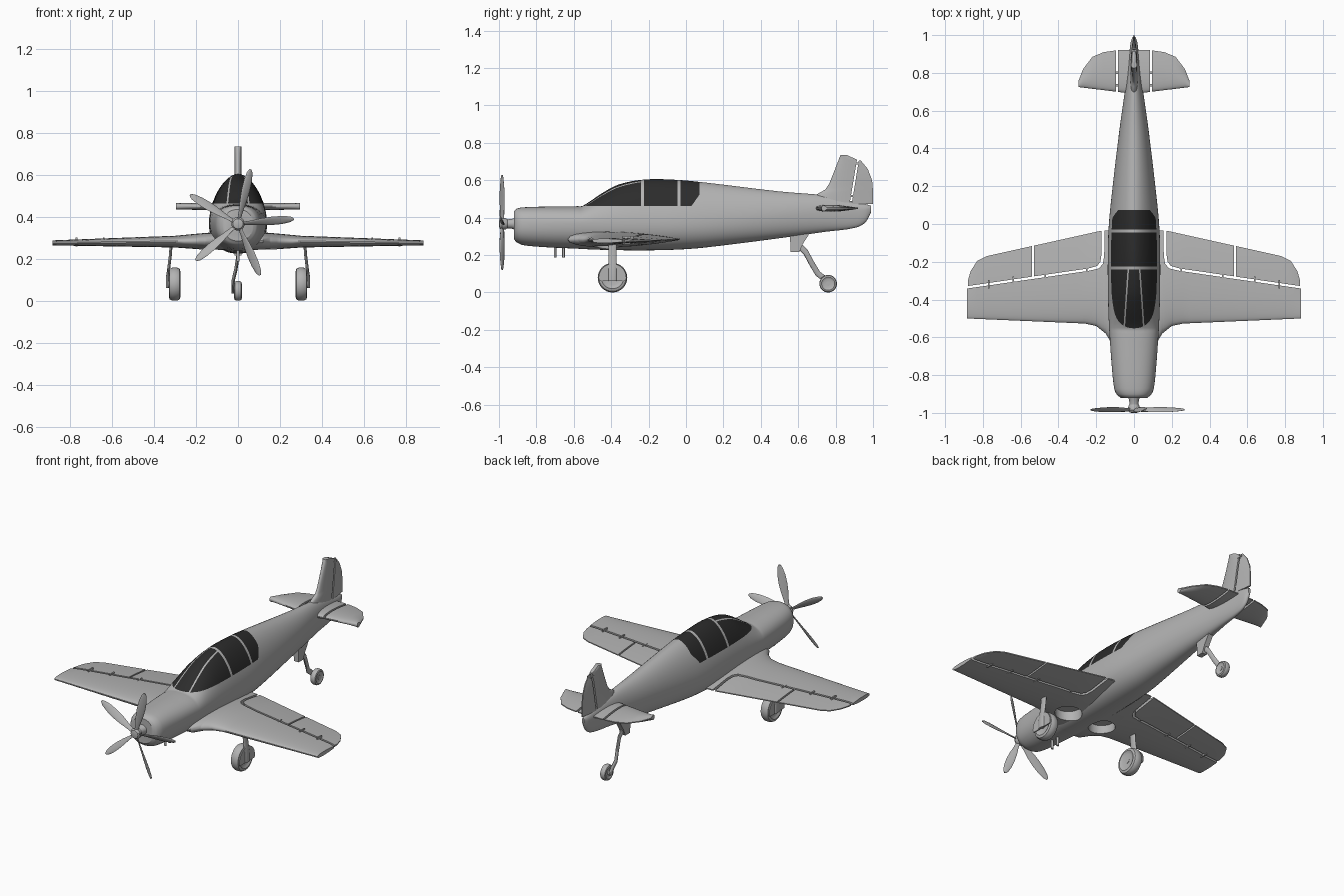
import bpy, bmesh
from math import sin, cos, pi, radians, sqrt
from mathutils import Vector

if "Cube" in bpy.data.objects:
    bpy.data.objects.remove(bpy.data.objects["Cube"], do_unlink=True)


def material(name, value):
    mat = bpy.data.materials.new(name)
    mat.use_nodes = True
    colour = (value, value, value, 1)
    mat.diffuse_color = colour
    mat.node_tree.nodes["Principled BSDF"].inputs["Base Color"].default_value = colour
    return mat


GREY = material("light grey", 0.45)
GLASS = material("dark glass", 0.025)


def finish(name, bm, mirror=False, angle=35):
    """Turn a bmesh into a shaded object, optionally mirrored across x."""
    bmesh.ops.recalc_face_normals(bm, faces=bm.faces)
    mesh = bpy.data.meshes.new(name)
    bm.to_mesh(mesh)
    bm.free()
    mesh.materials.append(GREY)
    obj = bpy.data.objects.new(name, mesh)
    bpy.context.collection.objects.link(obj)
    activate(obj)
    bpy.ops.object.shade_smooth_by_angle(angle=radians(angle))
    if mirror:
        obj.modifiers.new("Mirror", "MIRROR").use_axis[0] = True
    return obj


def activate(obj):
    bpy.ops.object.select_all(action="DESELECT")
    obj.select_set(True)
    bpy.context.view_layer.objects.active = obj


def loft_mesh(rings):
    """Skin a row of equal closed rings and cap both ends."""
    bm = bmesh.new()
    rows = [[bm.verts.new(p) for p in ring] for ring in rings]
    count = len(rows[0])
    for a, b in zip(rows, rows[1:]):
        for i in range(count):
            j = (i + 1) % count
            bm.faces.new((a[i], a[j], b[j], b[i]))
    bm.faces.new(rows[0])
    bm.faces.new(rows[-1])
    return bm


def loft(name, rings, **options):
    return finish(name, loft_mesh(rings), **options)


def ring(centre, u, v, count=24):
    c, u, v = Vector(centre), Vector(u), Vector(v)
    return [c + u * cos(2 * pi * i / count) + v * sin(2 * pi * i / count) for i in range(count)]


def boxes(name, items, mirror=False):
    bm = bmesh.new()
    for centre, size in items:
        made = bmesh.ops.create_cube(bm, size=1)["verts"]
        bmesh.ops.scale(bm, verts=made, vec=size)
        bmesh.ops.translate(bm, verts=made, vec=centre)
    return finish(name, bm, mirror)


def lerp(table, s):
    if s <= table[0][0]:
        return table[0][1]
    for (a, p), (b, q) in zip(table, table[1:]):
        if s <= b:
            return p + (q - p) * (s - a) / (b - a)
    return table[-1][1]


def panel(name, start, end, front, back, shape, upright=False):
    """Part of an aerofoil surface between two spans and two chord lines."""
    le, te, thick, mid = shape
    spans = {s for t in (front, back, le, te, thick) for s, _ in t if start < s < end}
    rings = []
    for s in sorted(spans | {start, end}):
        f, b, lead, trail = (lerp(t, s) for t in (front, back, le, te))
        top = []
        for i in range(13):
            y = f + (b - f) * (i / 12) ** 1.6
            t = min(max((y - lead) / (trail - lead), 0), 1)
            top.append((y, 0.003 + lerp(thick, s) * 1.3 * sqrt(t) * (1 - t)))
        outline = top + [(y, -h) for y, h in reversed(top)]
        rings.append([(h, y, s) if upright else (s, y, lerp(mid, s) + h) for y, h in outline])
    return loft(name, rings, mirror=not upright)


# Fuselage stations: y, half width, bottom, widest height, top, roundness
stations = [
    (-.92, .07, .285, .36, .435, 2.4), (-.905, .09, .268, .36, .448, 2.4),
    (-.87, .105, .253, .362, .455, 2.4), (-.75, .118, .242, .365, .459, 2.3),
    (-.58, .13, .234, .37, .461, 2.2), (-.55, .132, .232, .37, .464, 2.15),
    (-.45, .136, .228, .37, .53, 1.9), (-.36, .138, .226, .37, .577, 1.8),
    (-.22, .139, .225, .37, .604, 1.75), (-.05, .136, .229, .37, .602, 1.75),
    (.1, .124, .24, .375, .588, 1.8), (.5, .077, .29, .41, .54, 1.9),
    (.75, .042, .325, .425, .518, 2), (.9, .025, .345, .435, .485, 2),
    (.96, .018, .375, .44, .472, 2), (.99, .008, .43, .45, .464, 2)]


def slope(i):
    a, b = stations[max(i - 1, 0)], stations[min(i + 1, len(stations) - 1)]
    return [(q - p) / (b[0] - a[0]) for p, q in zip(a, b)]


def section(y, half, low, mid, high, n):
    points = []
    for i in range(48):
        c, s = cos(2 * pi * i / 48), sin(2 * pi * i / 48)
        power, reach = (2 / n, high - mid) if s > 0 else (2 / 2.2, mid - low)
        points.append((half * abs(c) ** power * (1 if c > 0 else -1), y,
                       mid + reach * abs(s) ** power * (1 if s > 0 else -1)))
    return points


rings = []
for k, (a, b) in enumerate(zip(stations, stations[1:])):
    step = b[0] - a[0]
    for j in range(4):
        t = j / 4
        rings.append(section(*[
            p * (1 + 2 * t) * (1 - t) ** 2 + q * t * t * (3 - 2 * t)
            + step * (m * t * (1 - t) ** 2 - n * t * t * (1 - t))
            for p, q, m, n in zip(a, b, slope(k), slope(k + 1))]))
rings.append(section(*stations[-1]))
body = loft_mesh(rings)

# Cut the canopy outline, hoops and windscreen bars into the fuselage skin
SILL, REAR, LEAN = .463, .03, .7
HOOPS, BAR, TAPER = (-.233, -.037), .03, .069
cuts = [((0, 0, SILL), (0, 0, 1), .15), ((0, REAR, SILL), (0, 1, -LEAN), .15), ((0, .073, 0), (0, 1, 0), .15)]
cuts += [((0, y + d, 0), (0, 1, 0), .15) for y in HOOPS for d in (-.008, .008)]
cuts += [((side * (BAR + d), HOOPS[0], 0), (side, TAPER, 0), HOOPS[0])
         for side in (-1, 1) for d in (-.004, .004)]
for point, normal, limit in cuts:
    faces = [f for f in body.faces
             if -.57 < f.calc_center_median().y < limit and f.calc_center_median().z > .4]
    geom = set(faces) | {e for f in faces for e in f.edges} | {v for f in faces for v in f.verts}
    bmesh.ops.bisect_plane(body, geom=list(geom), dist=1e-5, plane_co=point, plane_no=normal)
for f in body.faces:
    x, y, z = f.calc_center_median()
    inside = z > SILL and -.57 < y < min(REAR + LEAN * (z - SILL), .073)
    hoop = any(abs(y - h) < .008 for h in HOOPS)
    bar = y < HOOPS[0] and abs(abs(x) - BAR + TAPER * (y - HOOPS[0])) < .004
    f.material_index = int(inside and not hoop and not bar)
fuselage = finish("fuselage", body)
fuselage.data.materials.append(GLASS)

# Wings with separate flaps and ailerons
lead = [(0, -.64), (.12, -.63), (.15, -.58), (.2, -.54), (.26, -.527), (.885, -.5)]
trail = [(0, -.03), (.17, -.035), (.78, -.17), (.83, -.195), (.865, -.25), (.885, -.32)]
wing_shape = (lead, trail, [(0, .085), (.15, .075), (.3, .05), (.885, .018)], [(0, .285), (.885, .276)])
wing_back = [(0, -.03), (.155, -.035), (.158, -.17), (.165, -.21), (.185, -.235), (.24, -.248), (.885, -.342)]
hinge_line = [(.172, -.16), (.178, -.2), (.195, -.222), (.24, -.235), (.885, -.329)]
wing = panel("wing", 0, .885, lead, wing_back, wing_shape)
panel("flap", .172, .53, hinge_line, trail, wing_shape)
panel("aileron", .54, .88, hinge_line, trail, wing_shape)
boxes("wing_hinges", [((x, lerp(hinge_line, x) - .006, .28), (.008, .045, .044))
                      for x in (.25, .47, .64, .77)], mirror=True)

# Round wheel wells under the wing roots
for side in (1, -1):
    cutter = loft("well_cutter", [ring((side * .12, -.42, z), (.075, 0, 0), (0, .075, 0), 32) for z in (.15, .298)])
    cutter.hide_render = True
    for target in ([fuselage, wing] if side > 0 else [fuselage]):
        cut = target.modifiers.new("Well", "BOOLEAN")
        cut.operation, cut.object, cut.solver = "DIFFERENCE", cutter, "EXACT"
        activate(target)
        if len(target.modifiers) > 1:
            bpy.ops.object.modifier_move_to_index(modifier="Well", index=0)
        bpy.ops.object.modifier_apply(modifier="Well")
        bpy.ops.object.shade_smooth_by_angle(angle=radians(35))
    bpy.data.objects.remove(cutter, do_unlink=True)

# Tailplane: fixed stub and moving outer surface
tail_lead = [(0, .69), (.05, .695), (.295, .725)]
tail_trail = [(0, .92), (.09, .92), (.16, .91), (.22, .885), (.27, .82), (.295, .755)]
tail_shape = (tail_lead, tail_trail, [(0, .032), (.295, .024)], [(0, .45)])
panel("tailplane_stub", 0, .084, tail_lead, tail_trail, tail_shape)
panel("elevator", .096, .295, tail_lead, tail_trail, tail_shape)
boxes("elevator_pivots", [((.09, y, .45), (.03, .014, .012)) for y in (.735, .8)], mirror=True)

# Fin and rudder
fin_lead = [(.48, .66), (.525, .7), (.55, .745), (.58, .765), (.66, .797), (.735, .826)]
fin_trail = [(.47, 1), (.54, 1), (.6, .995), (.66, .972), (.705, .935), (.72, .92), (.735, .87)]
fin_shape = (fin_lead, fin_trail, [(.48, .04), (.56, .03), (.735, .026)], [])
panel("fin", .48, .735, fin_lead, [(.48, .876), (.71, .914), (.735, .86)], fin_shape, upright=True)
panel("rudder", .474, .705, [(.474, .886), (.705, .924)], fin_trail, fin_shape, upright=True)
boxes("rudder_hinges", [((0, y, z), (.026, .034, .01)) for y, z in ((.886, .515), (.915, .69))])

# Propeller
HUB = .367
loft("propeller_hub", [ring((0, y, HUB), (r, 0, 0), (0, 0, r)) for y, r in
                       ((-1, .012), (-.997, .024), (-.985, .032), (-.965, .03), (-.955, .024), (-.93, .026), (-.91, .034))])
blade_rings = []
for r, half in ((.015, .011), (.06, .014), (.11, .021), (.16, .024), (.21, .022), (.25, .015), (.267, .005)):
    pitch = radians(52 - 110 * r)
    blade_rings.append(ring((0, 0, r), (half * cos(pitch), half * sin(pitch), 0),
                            (-.004 * sin(pitch), .004 * cos(pitch), 0), 12))
for i in range(5):
    blade = loft("propeller_blade", blade_rings)
    blade.location = (0, -.983, HUB)
    blade.rotation_euler.y = radians(85 + 72 * i)


def wheel(name, x, y, radius, half, mirror):
    profile = [(-.7, .5), (-.8, .62), (-1, .75), (-.85, .92), (-.4, 1), (.4, 1), (.85, .92), (1, .75), (.8, .62), (.7, .5)]
    loft(name, [ring((x + half * w, y, radius), (0, radius * r, 0), (0, 0, radius * r), 32)
                for w, r in profile], mirror=mirror)


# Main landing gear
wheel("main_wheel", .302, -.393, .079, .028, True)
loft("main_leg", [ring((x, -.393, z), (.007, 0, 0), (0, .022, 0), 16) for x, z in
                  ((.318, .29), (.322, .22), (.331, .15), (.337, .11), (.337, .06))], mirror=True)
cover = [ring((x, -.393, .079), (0, .074, 0), (0, 0, .074), 32) for x in (.331, .337)]
loft("wheel_cover", [[(p.x, p.y, max(p.z, .06)) for p in row] for row in cover], mirror=True)
loft("main_axle", [ring((x, -.393, .079), (0, .016, 0), (0, 0, .016)) for x in (.28, .341)], mirror=True)

# Tail wheel with its bracket and bent strut
wheel("tail_wheel", 0, .76, .047, .018, False)
loft("tail_bracket", [[(x, y, z) for y, z in ((.555, .32), (.67, .33), (.625, .26), (.605, .215), (.56, .215))]
                      for x in (-.016, .016)])
loft("tail_strut", [ring((x, y, z), (.008, 0, 0), (0, .011, .011), 12) for x, y, z in
                    ((0, .595, .26), (0, .64, .215), (-.01, .675, .15), (-.022, .705, .1), (-.024, .735, .078), (-.024, .765, .044))])
loft("tail_axle", [ring((x, .76, .047), (0, .012, 0), (0, 0, .012)) for x in (-.03, .015)])

# Exhaust stubs under the nose
for y in (-.7, -.655):
    loft("exhaust_stub", [ring((0, y, z), (.008, 0, 0), (0, .007, 0), 12) for z in (.187, .25)])
